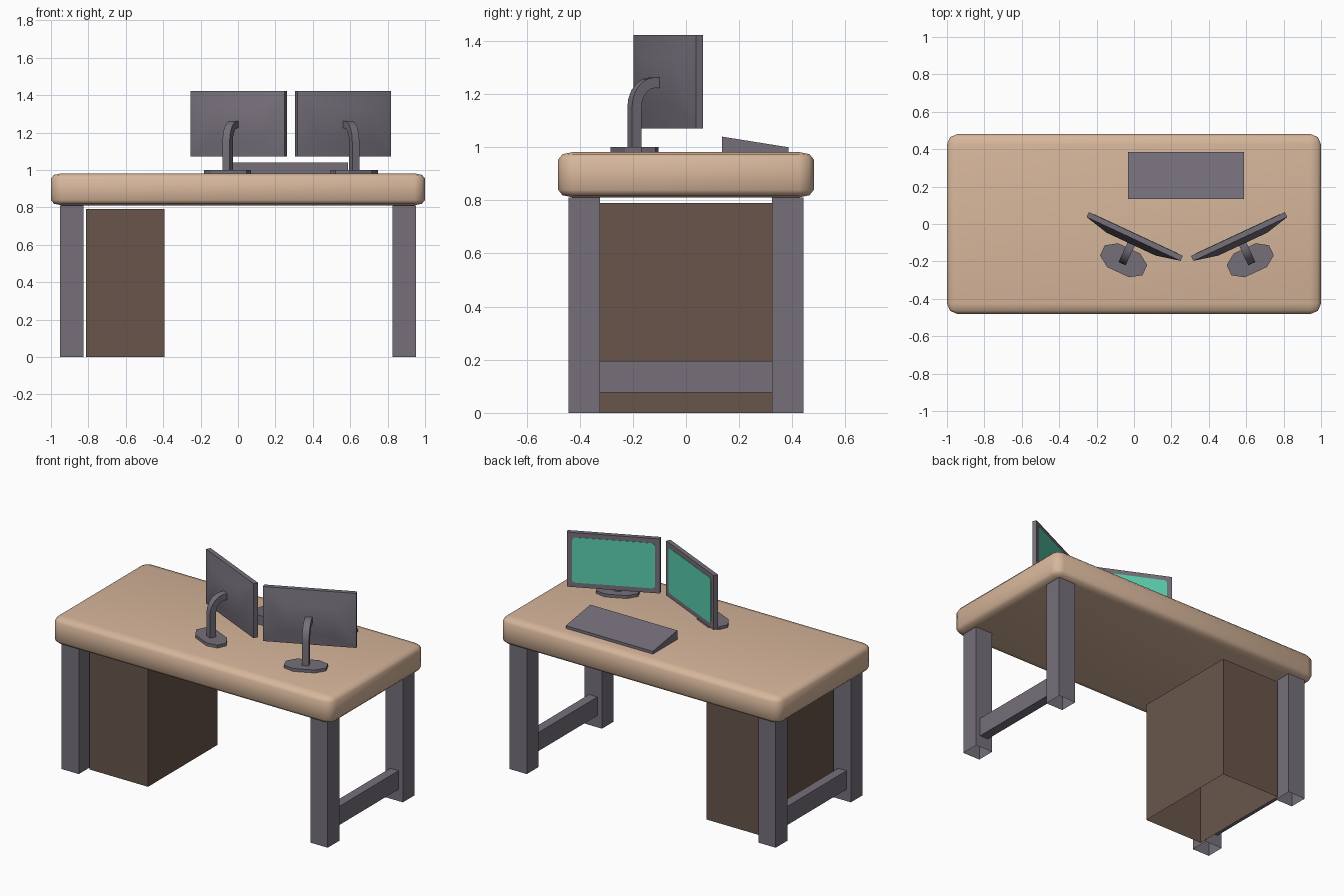
import bpy, bmesh, math
from mathutils import Matrix, Vector

if "Cube" in bpy.data.objects:
    bpy.data.objects.remove(bpy.data.objects["Cube"])


def material(name, srgb):
    lin = [((c / 255 + 0.055) / 1.055) ** 2.4 for c in srgb]
    m = bpy.data.materials.new(name)
    m.diffuse_color = (*lin, 1)
    m.use_nodes = True
    m.node_tree.nodes["Principled BSDF"].inputs["Base Color"].default_value = m.diffuse_color
    return m


WOOD = material("light_wood", (215, 182, 155))
GREY = material("grey_metal", (118, 112, 122))
BROWN = material("dark_wood", (104, 85, 75))
GREEN = material("screen_green", (90, 206, 174))


def finish(name, bm, mat, smooth=None, mirror=None, origin_x=0.0):
    """Turn a bmesh into an object, optionally smooth and mirrored."""
    bmesh.ops.recalc_face_normals(bm, faces=bm.faces[:])
    bmesh.ops.translate(bm, verts=bm.verts[:], vec=(-origin_x, 0, 0))
    me = bpy.data.meshes.new(name)
    bm.to_mesh(me)
    bm.free()
    me.materials.append(mat)
    if smooth:
        for p in me.polygons:
            p.use_smooth = True
        me.set_sharp_from_angle(angle=math.radians(smooth))
    ob = bpy.data.objects.new(name, me)
    ob.location.x = origin_x
    bpy.context.collection.objects.link(ob)
    if mirror:
        mod = ob.modifiers.new("mirror", 'MIRROR')
        mod.use_axis = mirror
        mod.use_mirror_merge = False
    return ob


def box(x0, x1, y0, y1, z0, z1, open_ends=None):
    """Box; open_ends names an axis whose two end faces are left out."""
    bm = bmesh.new()
    size = Matrix.Diagonal((x1 - x0, y1 - y0, z1 - z0, 1))
    mid = Matrix.Translation(((x0 + x1) / 2, (y0 + y1) / 2, (z0 + z1) / 2))
    bmesh.ops.create_cube(bm, size=1, matrix=mid @ size)
    bmesh.ops.recalc_face_normals(bm, faces=bm.faces[:])
    if open_ends is not None:
        ends = [f for f in bm.faces if abs(f.normal[open_ends]) > 0.9]
        bmesh.ops.delete(bm, geom=ends, context='FACES_ONLY')
    return bm


def prism(points, direction):
    """Extrude a closed polygon of 3D points along a direction."""
    bm = bmesh.new()
    f = bm.faces.new([bm.verts.new(p) for p in points])
    ext = bmesh.ops.extrude_face_region(bm, geom=[f], use_keep_orig=True)
    vs = [v for v in ext["geom"] if isinstance(v, bmesh.types.BMVert)]
    bmesh.ops.translate(bm, verts=vs, vec=direction)
    return bm


def octagon(a, b, ca, cb):
    """Rectangle of half sizes a, b with corners cut by ca, cb."""
    return [(a, b - cb), (a - ca, b), (ca - a, b), (-a, b - cb),
            (-a, cb - b), (ca - a, -b), (a - ca, -b), (a, cb - b)]


# desk top: bevelled slab, flattened so the edge rounding is shallower in z
bm = box(-1, 1, -0.481, 0.481, -0.171, 0.171)
bmesh.ops.bevel(bm, geom=bm.edges[:], offset=0.056, segments=2,
                profile=0.5, affect='EDGES')
bmesh.ops.scale(bm, verts=bm.verts[:], vec=(1, 1, 0.5))
bmesh.ops.translate(bm, verts=bm.verts[:], vec=(0, 0, 0.8965))
finish("desk_top", bm, WOOD, smooth=89)

# legs and the low bars between them (hidden ends left open)
finish("legs", box(0.827, 0.951, 0.324, 0.443, 0, 0.811, 2), GREY,
       mirror=(True, True, False))
finish("side_bars", box(0.86, 0.92, -0.324, 0.324, 0.076, 0.196, 1), GREY,
       mirror=(True, False, False))

# cabinet
finish("cabinet", box(-0.814, -0.394, -0.355, 0.355, 0, 0.79, 2), BROWN)

# keyboard wedge
finish("keyboard", prism([(-0.033, 0.135, 0.98), (-0.033, 0.385, 0.98),
                          (-0.033, 0.385, 1.0), (-0.033, 0.135, 1.04)],
                         (0.622, 0, 0)), GREY)

# monitor parts are built facing +y, turned 25 degrees, then mirrored
PLACE = (Matrix.Translation((-0.0555, -0.194, 0))
         @ Matrix.Rotation(math.radians(-25), 4, 'Z'))


def monitor_part(name, bm, mat, smooth=None):
    bmesh.ops.transform(bm, matrix=PLACE, verts=bm.verts[:])
    finish(name, bm, mat, smooth, (True, False, False), origin_x=0.283)


# foot plate
monitor_part("monitor_feet",
             prism([(x, y, 0.98) for x, y in octagon(0.125, 0.07, 0.06, 0.04)],
                   (0, 0, 0.021)), GREY)

# curved neck: square section swept along a bent path
path = [(0, 1.0)]
for i in range(6):
    t = math.radians(18 * i)
    path.append((0.075 - 0.075 * math.cos(t), 1.15 + 0.093 * math.sin(t)))
path.append((0.1, 1.243))
bm = bmesh.new()
rings = []
for i, p in enumerate(path):
    a, b = Vector(path[max(i - 1, 0)]), Vector(path[min(i + 1, len(path) - 1)])
    d = (b - a).normalized()
    n = Vector((-d.y, d.x)) * 0.02
    if i in (0, 1):
        n = Vector((-0.02, 0))
    rings.append([bm.verts.new((sx * 0.021, p[0] + s * n.x, p[1] + s * n.y))
                  for sx, s in ((-1, -1), (1, -1), (1, 1), (-1, 1))])
for r, q in zip(rings, rings[1:]):
    for k in range(4):
        bm.faces.new((r[k], r[(k + 1) % 4], q[(k + 1) % 4], q[k]))
bm.faces.new(rings[0])
bm.faces.new(rings[-1])
monitor_part("monitor_necks", bm, GREY, smooth=35)

# monitor case with a shallow raised middle on the back
MID_Z = 1.247
bm = box(-0.277, 0.277, 0.126, 0.155, MID_Z - 0.176, MID_Z + 0.176)
back = min(bm.faces, key=lambda f: f.calc_center_median().y)
ext = bmesh.ops.extrude_discrete_faces(bm, faces=[back])["faces"][0]
for v in ext.verts:
    v.co = Vector((v.co.x * 0.52, 0.095, MID_Z + (v.co.z - MID_Z) * 0.52))
monitor_part("monitor_cases", bm, GREY, smooth=30)

# screens: thin plates with clipped corners
monitor_part("screens",
             prism([(x, 0.154, MID_Z + z)
                    for x, z in octagon(0.247, 0.146, 0.013, 0.013)],
                   (0, 0.003, 0)), GREEN)
